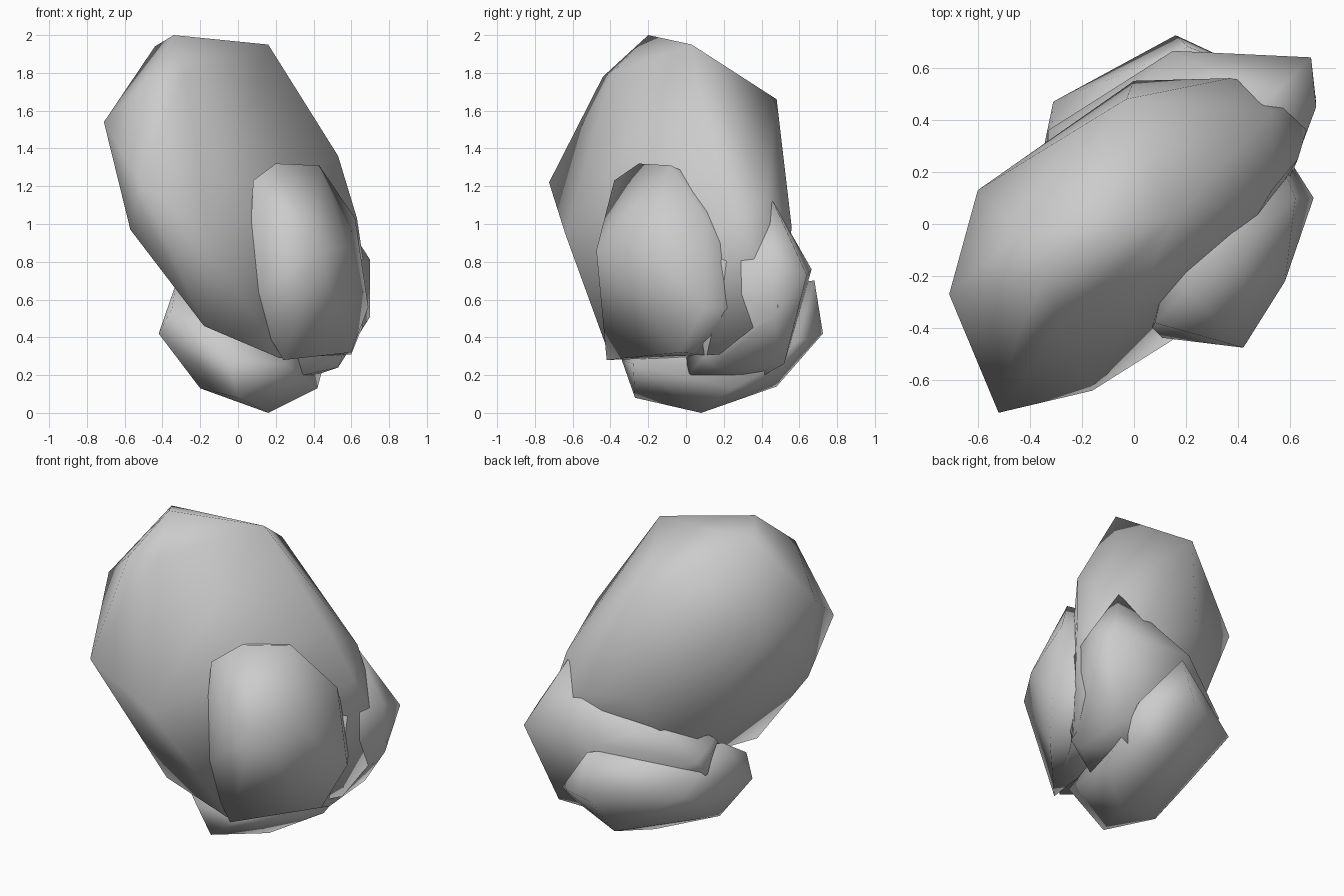
import bpy, bmesh

def boulder(name, corners):
    """Faceted stone: skin wrapped round a few corner points, smooth shaded."""
    bm = bmesh.new()
    for c in corners:
        bm.verts.new(c)
    bmesh.ops.convex_hull(bm, input=bm.verts[:])
    loose = [v for v in bm.verts if not v.link_faces]
    bmesh.ops.delete(bm, geom=loose, context='VERTS')
    bmesh.ops.recalc_face_normals(bm, faces=bm.faces[:])
    for f in bm.faces:
        f.smooth = True
    me = bpy.data.meshes.new(name)
    bm.to_mesh(me)
    bm.free()
    ob = bpy.data.objects.new(name, me)
    bpy.context.collection.objects.link(ob)
    return ob

# Large leaning stone
boulder("main_boulder", [
    (-.34, -.20, 2.0), (.16, .03, 1.95), (-.44, -.03, 1.94), (-.45, -.44, 1.78),
    (-.71, -.27, 1.54), (-.52, -.725, 1.22), (-.60, .13, 1.40), (0, .55, 1.05),
    (-.03, .48, 1.66), (.53, .13, 1.36), (.53, .43, 1.15), (.37, .56, .98),
    (.63, .25, 1.03), (-.57, -.40, .97), (-.18, -.45, .46), (-.16, -.64, .95),
    (.22, -.40, .29), (-.20, .30, .62), (.60, .18, .31), (.70, .49, .56),
    (-.28, -.39, 1.80)])

# Upright stone at the front right
boulder("front_boulder", [
    (.20, -.25, 1.32), (.43, -.08, 1.31), (.08, -.38, 1.23), (.42, -.475, .86),
    (.05, -.43, .60), (.58, -.22, .88), (.62, .10, 1.03), (.24, -.42, .28),
    (.60, -.03, .32), (.30, .20, .30), (.69, .10, .56), (.50, .40, .55),
    (.12, -.40, .85), (.20, .15, 1.20)])

# Stone wrapping the back right
boulder("back_boulder", [
    (.68, .64, .73), (.70, .45, .81), (.50, .46, 1.12), (-.33, .36, .66),
    (.15, .665, .76), (-.34, .28, .55), (.70, .46, .51), (.55, .10, .30),
    (.52, .52, .26), (.35, .38, .18), (.30, 0, .19), (.53, .15, .24),
    (.55, .05, .80), (-.10, .40, .85), (-.33, .18, .74), (-.20, -.10, .50)])

# Low stone underneath
boulder("base_boulder", [
    (.16, .08, 0), (-.42, -.06, .42), (-.33, .10, .68), (-.20, -.05, .13),
    (0, -.27, .08), (-.05, -.34, .28), (.42, .25, .13), (.16, .725, .42),
    (-.31, .47, .48), (.16, .48, .14), (.45, .45, .24), (.45, .59, .38),
    (.25, -.28, .26), (.21, .68, .70), (-.35, -.10, .55)])
